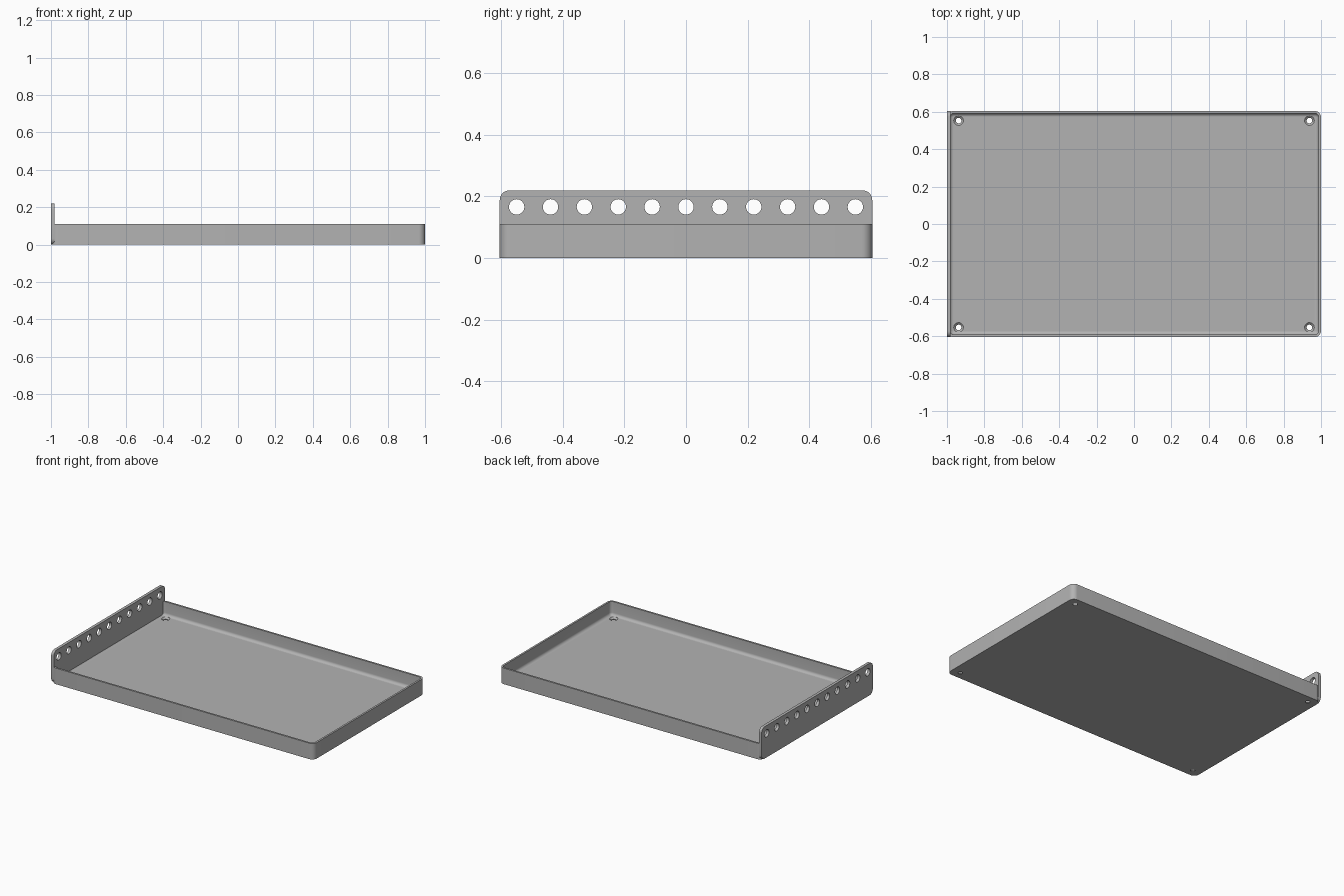
import bpy, bmesh, math
from mathutils import Matrix, Vector

cube = bpy.data.objects.get("Cube")
if cube:
    bpy.data.objects.remove(cube, do_unlink=True)

grey = bpy.data.materials.new("light_grey")
grey.use_nodes = True
grey.diffuse_color = (0.45, 0.45, 0.45, 1)
grey.node_tree.nodes["Principled BSDF"].inputs["Base Color"].default_value = grey.diffuse_color


def rounded_rect(x0, x1, y0, y1, r, steps=8):
    """Counter-clockwise outline with arc corners."""
    pts = []
    corners = [(x1 - r, y1 - r), (x0 + r, y1 - r), (x0 + r, y0 + r), (x1 - r, y0 + r)]
    for quarter, (cx, cy) in enumerate(corners):
        for i in range(steps + 1):
            a = (quarter + i / steps) * math.pi / 2
            pts.append((cx + r * math.cos(a), cy + r * math.sin(a)))
    return pts


def loft(name, rings):
    """Skin a stack of equal-length rings and cap both ends."""
    bm = bmesh.new()
    loops = [[bm.verts.new(p) for p in ring] for ring in rings]
    for a, b in zip(loops, loops[1:]):
        for i in range(len(a)):
            j = (i + 1) % len(a)
            bm.faces.new((a[i], a[j], b[j], b[i]))
    bm.faces.new(loops[0][::-1])
    bm.faces.new(loops[-1])
    return finish(name, bm)


def finish(name, bm):
    bmesh.ops.recalc_face_normals(bm, faces=bm.faces)
    mesh = bpy.data.meshes.new(name)
    bm.to_mesh(mesh)
    bm.free()
    mesh.materials.append(grey)
    obj = bpy.data.objects.new(name, mesh)
    bpy.context.collection.objects.link(obj)
    return obj


def select(obj):
    bpy.ops.object.select_all(action='DESELECT')
    obj.select_set(True)
    bpy.context.view_layer.objects.active = obj


def cut(obj, cutter):
    cutter.hide_render = True
    mod = obj.modifiers.new("holes", 'BOOLEAN')
    mod.operation, mod.solver, mod.object = 'DIFFERENCE', 'EXACT', cutter
    select(obj)
    bpy.ops.object.modifier_apply(modifier=mod.name)
    bpy.data.objects.remove(cutter, do_unlink=True)


def circle(r, z, n=32):
    return [(r * math.cos(k * math.tau / n), r * math.sin(k * math.tau / n), z) for k in range(n)]


W, D, H = 0.998, 0.605, 0.11      # tray half width, half depth, height
WALL, FLOOR, FILLET, CORNER = 0.013, 0.015, 0.02, 0.035


def tray_ring(inset, z):
    x1 = 1 - inset
    return [(x, y, z) for x, y in
            rounded_rect(-W + inset, x1, -D + inset, D - inset, CORNER - inset)]


# Tray: outer wall, rim, inner wall, floor fillet
rings = [tray_ring(0, 0), tray_ring(0, H), tray_ring(WALL, H)]
for i in range(7):
    a = i / 6 * math.pi / 2
    rings.append(tray_ring(WALL + FILLET * (1 - math.cos(a)),
                           FLOOR + FILLET * (1 - math.sin(a))))
tray = loft("tray", rings)

# Countersunk screw holes in the tray corners
for sx in (-1, 1):
    for sy in (-1, 1):
        hole = loft("screw_hole_cutter", [circle(0.015, -0.02), circle(0.015, 0.005),
                                          circle(0.026, FLOOR), circle(0.026, 0.05)])
        hole.data.transform(Matrix.Translation((sx * 0.938, sy * 0.553, 0)))
        cut(tray, hole)

# Upright end plate with rounded corners
outline = rounded_rect(-D, D, 0, 0.22, 0.032)
plate = loft("end_plate", [[(x, y, z) for y, z in outline] for x in (-1, -0.98)])

# Row of round holes along the plate
bm = bmesh.new()
for i in range(-5, 6):
    place = Matrix.Translation((-0.99, i * 0.11, 0.166)) @ Matrix.Rotation(math.pi / 2, 4, 'Y')
    bmesh.ops.create_cone(bm, cap_ends=True, segments=32, radius1=0.025,
                          radius2=0.025, depth=0.1, matrix=place)
cut(plate, finish("plate_hole_cutter", bm))

for obj in (tray, plate):
    select(obj)
    bpy.ops.object.shade_smooth_by_angle(angle=math.radians(30))
